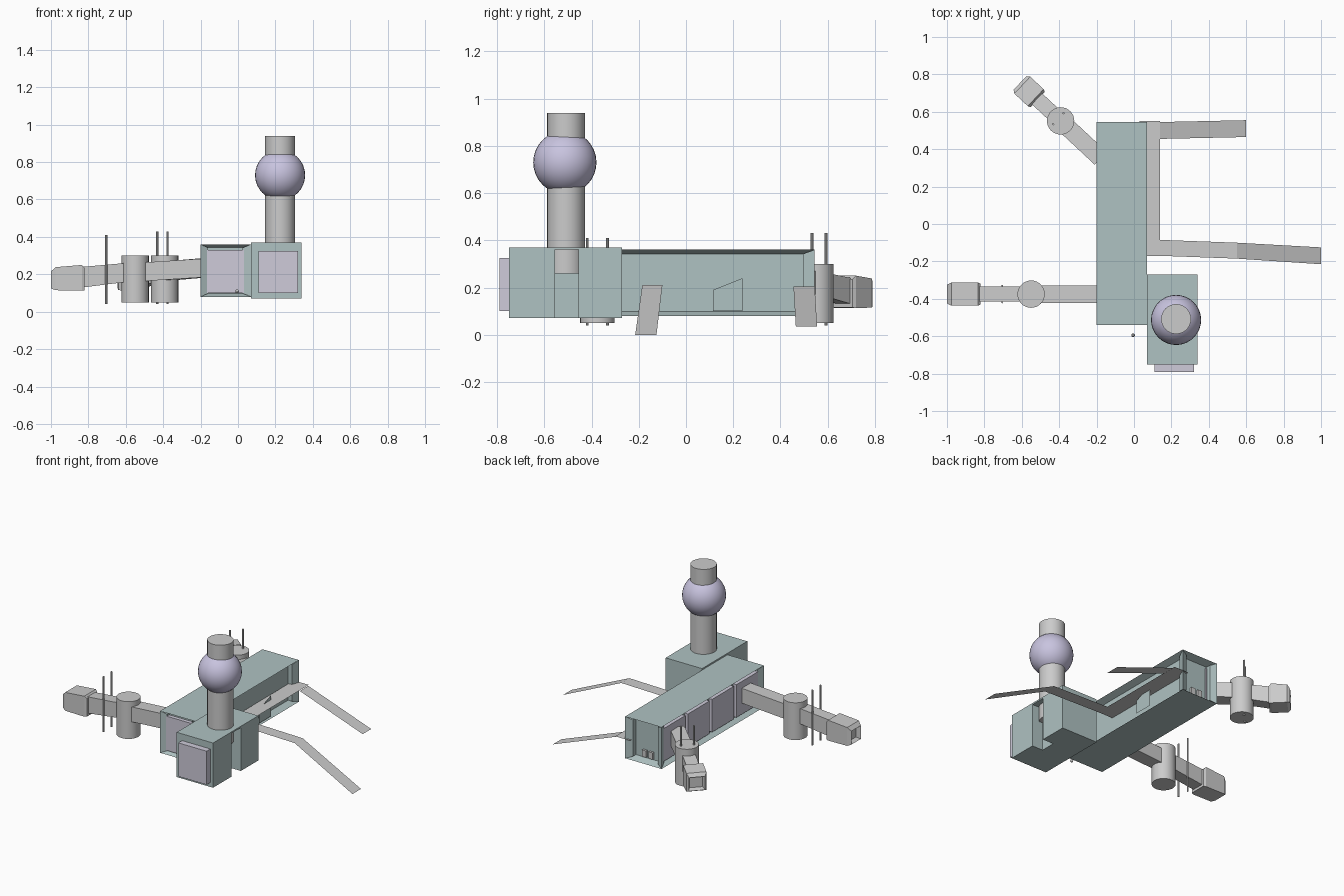
import bpy, bmesh, math
from mathutils import Vector, Matrix

if "Cube" in bpy.data.objects:
    bpy.data.objects.remove(bpy.data.objects["Cube"])


def material(name, rgb):
    m = bpy.data.materials.new(name)
    m.diffuse_color = (*rgb, 1)
    m.use_nodes = True
    m.node_tree.nodes["Principled BSDF"].inputs["Base Color"].default_value = m.diffuse_color
    return m


TEAL = material("wall_teal", (0.43, 0.54, 0.54))
GLASS = material("window_lilac", (0.62, 0.60, 0.70))
DOME = material("dome_lilac", (0.58, 0.55, 0.74))


def finish(name, bm, mat=None, fix=True):
    if fix:
        bmesh.ops.recalc_face_normals(bm, faces=bm.faces)
    me = bpy.data.meshes.new(name)
    bm.to_mesh(me)
    bm.free()
    ob = bpy.data.objects.new(name, me)
    bpy.context.collection.objects.link(ob)
    if mat:
        me.materials.append(mat)
    return ob


def box_bm(lo, hi):
    bm = bmesh.new()
    lo, hi = Vector(lo), Vector(hi)
    bmesh.ops.create_cube(bm, size=1, matrix=Matrix.Translation((lo + hi) / 2)
                          @ Matrix.Diagonal((*(hi - lo), 1)))
    bm.normal_update()
    return bm


def box(name, lo, hi, mat=None):
    return finish(name, box_bm(lo, hi), mat)


def smooth(ob):
    for o in bpy.context.selected_objects:
        o.select_set(False)
    ob.select_set(True)
    bpy.context.view_layer.objects.active = ob
    bpy.ops.object.shade_smooth_by_angle()


def cylinder(name, x, y, z0, z1, r, seg=32, mat=None):
    bm = bmesh.new()
    bmesh.ops.create_cone(bm, cap_ends=True, segments=seg, radius1=r, radius2=r, depth=z1 - z0,
                          matrix=Matrix.Translation((x, y, (z0 + z1) / 2)))
    ob = finish(name, bm, mat)
    smooth(ob)
    return ob


def inset_face(bm, normal, thickness, depth):
    face = max(bm.faces, key=lambda f: f.normal.dot(Vector(normal)) * f.calc_area())
    bmesh.ops.inset_individual(bm, faces=[face], thickness=thickness, depth=-depth)
    bm.normal_update()


# Long terminal hall with a recess on every side
bm = box_bm((-0.2, -0.54, 0.08), (0.07, 0.545, 0.36))
for n, depth in (((0, -1, 0), 0.04), ((0, 1, 0), 0.05), ((-1, 0, 0), 0.04), ((1, 0, 0), 0.045)):
    inset_face(bm, n, 0.025, depth)
finish("terminal_hall", bm, TEAL)

# Hall windows sitting inside the recesses
box("hall_front_window", (-0.17, -0.525, 0.10), (0.04, -0.49, 0.33), GLASS)
for i in range(4):
    y = -0.50 + i * 0.257
    box(f"hall_side_window_{i + 1}", (-0.185, y, 0.11), (-0.15, y + 0.23, 0.33), GLASS)
for i in range(2):
    box(f"hall_back_door_{i + 1}", (-0.11 + i * 0.05, 0.49, 0.105), (-0.08 + i * 0.05, 0.51, 0.15))

# Tower block with a tall slot in its right wall
block = finish("tower_block", box_bm((0.07, -0.75, 0.07), (0.34, -0.27, 0.37)), TEAL)
cutter = box("slot_cutter", (0.26, -0.555, 0.0), (0.4, -0.455, 0.36))
cutter.hide_render = True
cutter.hide_set(True)
mod = block.modifiers.new("slot", 'BOOLEAN')
mod.operation = 'DIFFERENCE'
mod.object = cutter
box("block_front_window", (0.11, -0.79, 0.10), (0.32, -0.74, 0.325), GLASS)

# Control tower
cylinder("tower_column", 0.225, -0.508, 0.26, 0.94, 0.08)
bm = bmesh.new()
bmesh.ops.create_uvsphere(bm, u_segments=32, v_segments=16, radius=0.134,
                          matrix=Matrix.Translation((0.225, -0.513, 0.73)))
smooth(finish("tower_dome", bm, DOME))


# Thin apron walkway and two ramps
def strip(name, rows, mat=None):
    bm = bmesh.new()
    vs = [[bm.verts.new(p) for p in row] for row in rows]
    for a, b in zip(vs, vs[1:]):
        bm.faces.new((a[0], b[0], b[1], a[1]))
    return finish(name, bm, mat)


strip("walkway", [((0.03, -0.17, 0.21), (0.03, 0.55, 0.21)), ((0.14, -0.17, 0.21), (0.14, 0.55, 0.21))])
strip("front_ramp", [((0.14, -0.17, 0.21), (0.14, -0.085, 0.21)),
                     ((0.55, -0.185, 0.21), (0.55, -0.10, 0.21)),
                     ((1.0, -0.215, 0.0), (1.0, -0.125, 0.0))])
strip("back_ramp", [((0.14, 0.455, 0.205), (0.14, 0.545, 0.205)),
                    ((0.6, 0.465, 0.035), (0.6, 0.555, 0.035))])
strip("leaning_panel", [((0.075, 0.115, 0.10), (0.075, 0.115, 0.19)),
                        ((0.075, 0.24, 0.10), (0.075, 0.24, 0.24))], TEAL)


# Boarding bridges: arm, round hub, narrower arm, hood and two poles
def loft(name, m, sections, hood=False):
    bm = bmesh.new()
    rings = []
    for s, w, z0, z1 in sections:
        rings.append([bm.verts.new(m @ Vector(p)) for p in
                      ((s, -w, z0), (s, w, z0), (s, w, z1), (s, -w, z1))])
    for a, b in zip(rings, rings[1:]):
        for i in range(4):
            j = (i + 1) % 4
            bm.faces.new((a[i], a[j], b[j], b[i]))
    bm.faces.new(rings[0])
    end = bm.faces.new(rings[-1])
    bmesh.ops.recalc_face_normals(bm, faces=bm.faces)
    if hood:
        bmesh.ops.inset_individual(bm, faces=[end], thickness=0.012, depth=-0.03)
    finish(name, bm)


def bridge(label, start, angle, hub, head, tip, pole, spread, pole_top, r):
    m = Matrix.Translation(start) @ Matrix.Rotation(angle, 4, 'Z')
    drop = lambda s: 0.07 * s
    loft(label + "_arm", m, [(-0.03, 0.047, 0.185, 0.285),
                             (hub, 0.047, 0.185 - drop(hub), 0.285 - drop(hub))])
    loft(label + "_outer_arm", m, [(hub, 0.04, 0.165, 0.265),
                                   (head + 0.01, 0.04, 0.13, 0.24)])
    d = tip - head
    loft(label + "_hood", m, [(head, 0.055, 0.115, 0.235), (head + 0.015, 0.062, 0.113, 0.25),
                              (head + d * 0.87, 0.062, 0.115, 0.238),
                              (tip, 0.05, 0.125, 0.215)], True)
    c = m @ Vector((hub, 0, 0))
    cylinder(label + "_hub", c.x, c.y, 0.05, 0.30, r)
    for i, sgn in enumerate((-1, 1)):
        p = m @ Vector((pole, sgn * spread, 0))
        cylinder(f"{label}_pole_{i + 1}", p.x, p.y, 0.04, pole_top, 0.006, 8)


bridge("front_bridge", (-0.2, -0.375, 0), math.pi, 0.35, 0.62, 0.80, 0.505, 0.043, 0.41, 0.073)
bridge("back_bridge", (-0.2, 0.372, 0), math.radians(137), 0.263, 0.43, 0.56, 0.28, 0.04, 0.43, 0.073)

# Small beacon in front of the hall
bm = bmesh.new()
bmesh.ops.create_uvsphere(bm, u_segments=10, v_segments=6, radius=0.01,
                          matrix=Matrix.Translation((-0.005, -0.595, 0.11)))
smooth(finish("beacon", bm))
